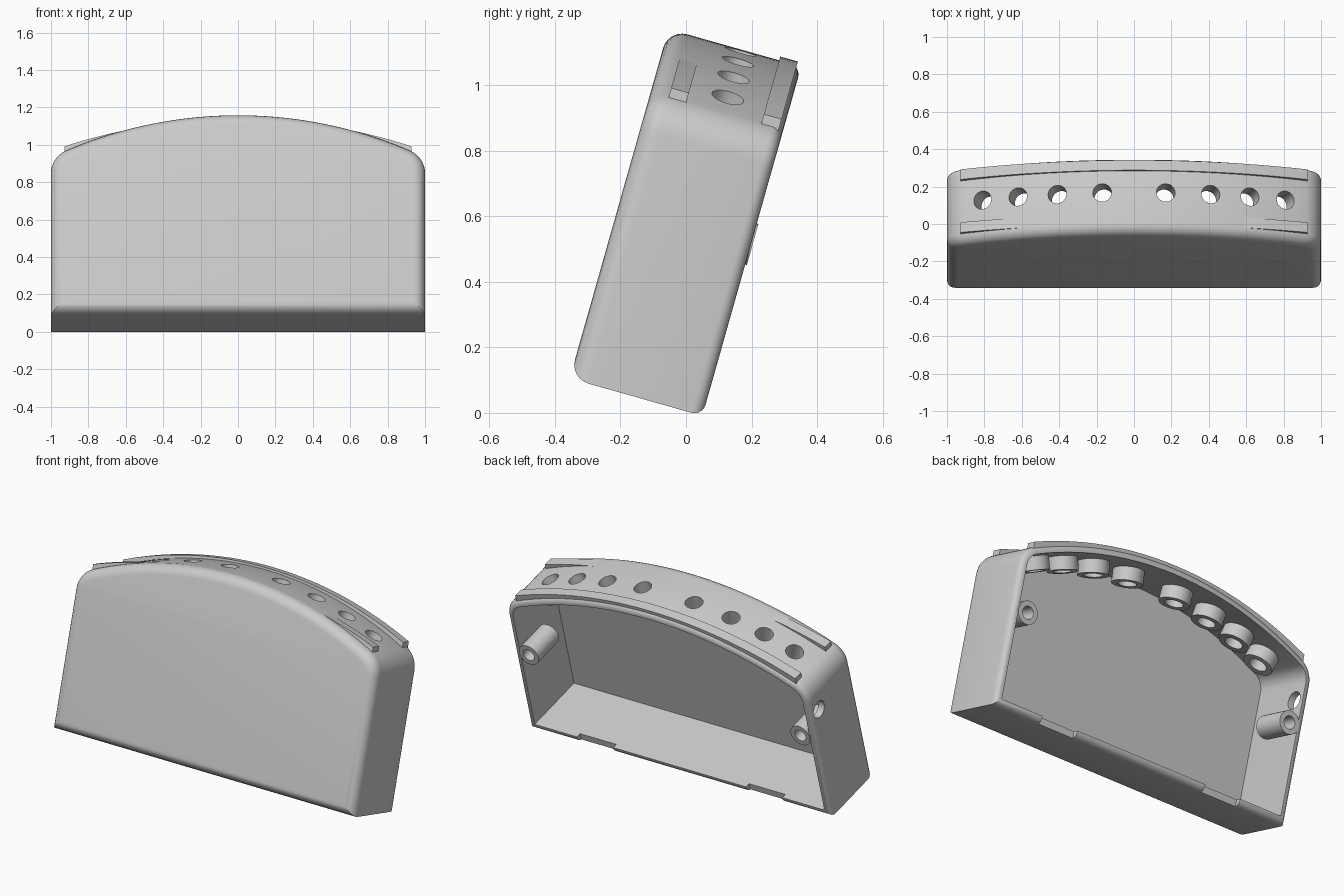
import bpy, bmesh
from math import sin, cos, pi, radians, sqrt, atan2
from mathutils import Matrix, Vector

if "Cube" in bpy.data.objects:
    bpy.data.objects.remove(bpy.data.objects["Cube"])

grey = bpy.data.materials.new("light grey plastic")
grey.use_nodes = True
colour = (0.6, 0.6, 0.6, 1)
grey.diffuse_color = colour
grey.node_tree.nodes["Principled BSDF"].inputs["Base Color"].default_value = colour

# Local frame: x across, y depth (front to open back), z up the face; then leaned back
LEAN = Matrix.Translation((0, 0, 0.005)) @ Matrix.Rotation(radians(-15.8), 4, 'X')
FRONT, BACK, WALL = -0.369, 0.052, 0.04
R, TOP = 2.25, 1.108            # big arch
CZ = TOP - R
r, SPRING = 0.132, 0.79         # shoulder arcs
TILT = atan2(1 - r, SPRING - CZ)


def finish(name, bm, matrix=LEAN):
    bmesh.ops.remove_doubles(bm, verts=bm.verts, dist=1e-5)
    bmesh.ops.recalc_face_normals(bm, faces=bm.faces)
    bm.transform(matrix)
    mesh = bpy.data.meshes.new(name)
    bm.to_mesh(mesh)
    bm.free()
    mesh.materials.append(grey)
    ob = bpy.data.objects.new(name, mesh)
    bpy.context.collection.objects.link(ob)
    return ob


def loft(bm, rings, closed=False):
    loops = [[bm.verts.new(p) for p in ring] for ring in rings]
    pairs = list(zip(loops, loops[1:] + loops[:1]))
    for a, b in pairs if closed else pairs[:-1]:
        for i in range(len(a)):
            j = (i + 1) % len(a)
            bm.faces.new((a[i], a[j], b[j], b[i]))
    if not closed:
        bm.faces.new(loops[0])
        bm.faces.new(loops[-1])


def outline(inset, y):
    """Arched case outline, shrunk by inset, at depth y."""
    half = [(1 - inset, inset)]
    for i in range(9):
        a = pi / 2 + (TILT - pi / 2) * i / 8
        half.append((1 - r + (r - inset) * sin(a), SPRING + (r - inset) * cos(a)))
    for i in range(1, 25):
        a = TILT * (1 - i / 24)
        half.append(((R - inset) * sin(a), CZ + (R - inset) * cos(a)))
    full = half + [(-x, z) for x, z in reversed(half[:-1])]
    return [(x, y, z) for x, z in full]


def lathe(bm, profile, matrix, n=32):
    """Spin a closed (radius, height) profile about local z."""
    rings = [[matrix @ Vector((rad * cos(2 * pi * k / n), rad * sin(2 * pi * k / n), h))
              for k in range(n)] for rad, h in profile]
    loft(bm, rings, closed=True)


# Case: front fillet, outer wall, rounded rim, then the inside
bm = bmesh.new()
rings = []
for i in range(7):
    a = pi / 2 * i / 6
    rings.append(outline(0.06 * (1 - sin(a)), FRONT + 0.06 * (1 - cos(a))))
for i in range(6):
    a = pi / 2 * i / 5
    rings.append(outline(0.035 * (1 - cos(a)), BACK - 0.035 * (1 - sin(a))))
rings += [outline(WALL, BACK), outline(WALL, FRONT + 0.035)]
loft(bm, rings)
case = finish("case_shell", bm)

# Cutters for the arch holes, the side hole and the two rim notches
HOLE_X = [s * x for x in (0.17, 0.41, 0.62, 0.81) for s in (-1, 1)]
HOLE_Y, HOLE_R = -0.138, 0.05


def arch_frame(x):
    z = CZ + sqrt(R * R - x * x)
    return (Matrix.Translation((x, HOLE_Y, z)) @
            Matrix.Rotation(atan2(x, z - CZ), 4, 'Y'))


bm = bmesh.new()
for x in HOLE_X:
    lathe(bm, [(0, -0.1), (HOLE_R, -0.1), (HOLE_R, 0.1), (0, 0.1)], arch_frame(x))
side = Matrix.Translation((-1, BACK - 0.075, 0.7)) @ Matrix.Rotation(pi / 2, 4, 'Y')
lathe(bm, [(0, -0.1), (HOLE_R, -0.1), (HOLE_R, 0.1), (0, 0.1)], side)
for s in (-1, 1):
    bmesh.ops.create_cube(bm, size=1, matrix=Matrix.Translation((s * 0.56, BACK, 0)) @
                          Matrix.Diagonal((0.24, 0.06, 0.2, 1)))
cutter = finish("hole_cutter", bm)
cutter.hide_render = True
mod = case.modifiers.new("holes", 'BOOLEAN')
mod.operation, mod.solver, mod.object = 'DIFFERENCE', 'EXACT', cutter
bpy.context.view_layer.objects.active = case
bpy.ops.object.modifier_apply(modifier=mod.name)
bpy.data.objects.remove(cutter)
parts = [case]

# Collars hanging inside under each arch hole
for i, x in enumerate(sorted(HOLE_X)):
    bm = bmesh.new()
    low, high = -WALL - 0.075, -WALL + 0.005
    lathe(bm, [(HOLE_R, low), (0.085, low), (0.085, high), (HOLE_R, high)], arch_frame(x))
    parts.append(finish(f"hole_collar_{i + 1}", bm))

# Screw posts on the inner side walls, with blind holes
for s, name in ((-1, "right_screw_post"), (1, "left_screw_post")):
    bm = bmesh.new()
    frame = Matrix.Translation((s * 0.9, BACK + 0.005, 0.545)) @ Matrix.Rotation(-pi / 2, 4, 'X')
    lathe(bm, [(0, -0.2), (0.065, -0.2), (0.065, 0), (0.036, 0), (0.036, -0.16), (0, -0.16)], frame)
    parts.append(finish(name, bm))


# Raised rails over the arch; flatter than the arch so they stand out at the ends
def rail(name, y0, y1, top, end, x0, x1, n=32):
    span = 0.928
    big = (span ** 2 + (top - end) ** 2) / (2 * (top - end))
    rings = []
    for i in range(n + 1):
        x = x0 + (x1 - x0) * i / n
        hi = top - big + sqrt(big * big - x * x)
        lo = CZ + sqrt((R - 0.025) ** 2 - x * x)
        rings.append([(x, y0, lo), (x, y1, lo), (x, y1, hi), (x, y0, hi)])
    bm = bmesh.new()
    loft(bm, rings)
    parts.append(finish(name, bm))


rail("back_rail", -0.018, 0.038, 1.12, 0.937, -0.928, 0.928)
rail("front_rail_right", -0.312, -0.256, 1.09, 0.937, -0.928, -0.5)
rail("front_rail_left", -0.312, -0.256, 1.09, 0.937, 0.5, 0.928)

# Smooth curves, sharp edges
bpy.ops.object.select_all(action='DESELECT')
for ob in parts:
    ob.select_set(True)
bpy.context.view_layer.objects.active = case
bpy.ops.object.shade_smooth_by_angle(angle=radians(30))
